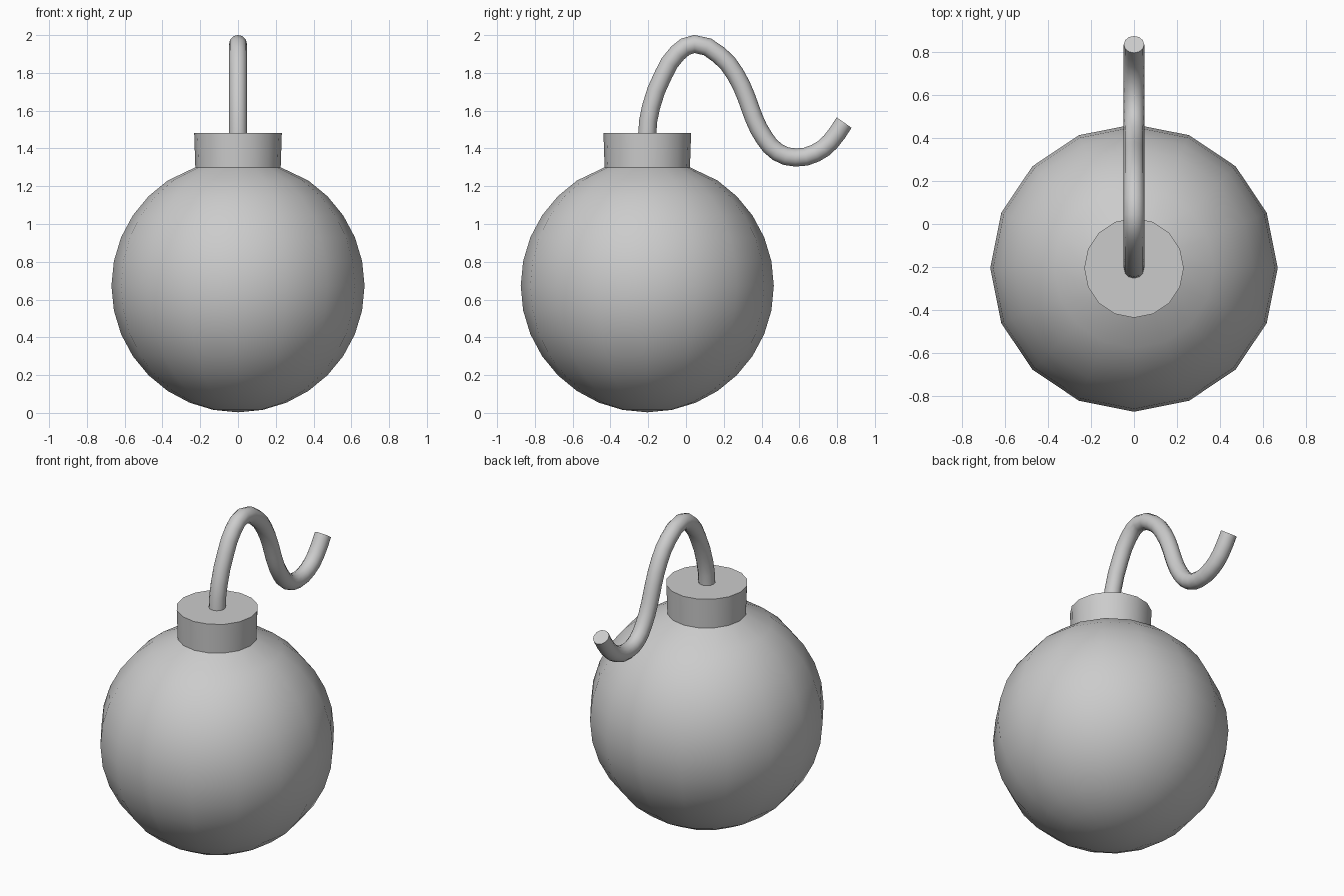
import bpy, bmesh
from math import sin, cos, pi, radians

if "Cube" in bpy.data.objects:
    bpy.data.objects.remove(bpy.data.objects["Cube"])

SIDES, R, CZ, CY = 16, 0.67, 0.673, -0.205


def lathe(name, profile):
    """Revolve (radius, z) points around the bomb axis; radius 0 makes a pole."""
    bm = bmesh.new()
    rings = []
    for r, z in profile:
        count = 1 if r == 0 else SIDES
        rings.append([bm.verts.new((r * cos(2 * pi * i / SIDES),
                                    r * sin(2 * pi * i / SIDES), z))
                      for i in range(count)])
    for a, b in zip(rings, rings[1:]):
        for i in range(SIDES):
            j = (i + 1) % SIDES
            if len(a) == 1:
                bm.faces.new((a[0], b[j], b[i]))
            else:
                bm.faces.new((a[i], a[j], b[j], b[i]))
    bm.faces.new(rings[-1])
    bmesh.ops.recalc_face_normals(bm, faces=bm.faces)
    mesh = bpy.data.meshes.new(name)
    bm.to_mesh(mesh)
    bm.free()
    obj = bpy.data.objects.new(name, mesh)
    obj.location.y = CY
    bpy.context.collection.objects.link(obj)
    return obj


def smooth(obj):
    bpy.ops.object.select_all(action='DESELECT')
    obj.select_set(True)
    bpy.context.view_layer.objects.active = obj
    bpy.ops.object.shade_smooth_by_angle(angle=radians(35))


# Round body, open at the top where the flared neck grows out of it
body = [(0, CZ - R)]
body += [(R * sin(pi * k / 16), CZ - R * cos(pi * k / 16)) for k in range(1, 14)]
body += [(0.226, 1.30), (0.232, 1.482)]
smooth(lathe("bomb_body_with_neck", body))

# Curled fuse: bezier tube through (y, z) points
path = [(-0.205, 1.48), (-0.185, 1.62), (-0.12, 1.79), (-0.045, 1.905),
        (0.045, 1.953), (0.175, 1.895), (0.26, 1.795), (0.32, 1.67),
        (0.36, 1.56), (0.415, 1.455), (0.485, 1.38), (0.58, 1.352),
        (0.685, 1.375), (0.765, 1.435), (0.837, 1.537)]
curve = bpy.data.curves.new("fuse", 'CURVE')
curve.dimensions = '3D'
curve.bevel_depth = 0.048
curve.bevel_resolution = 4
curve.resolution_u = 2
curve.use_fill_caps = True
spline = curve.splines.new('BEZIER')
spline.bezier_points.add(len(path) - 1)
for p, (y, z) in zip(spline.bezier_points, path):
    p.co = (0, y, z)
    p.handle_left_type = p.handle_right_type = 'AUTO'
# Keep the fuse upright where it leaves the neck
first = spline.bezier_points[0]
first.handle_left_type = first.handle_right_type = 'FREE'
first.handle_left = (0, -0.205, 1.43)
first.handle_right = (0, -0.204, 1.53)
fuse = bpy.data.objects.new("fuse", curve)
bpy.context.collection.objects.link(fuse)
bpy.ops.object.select_all(action='DESELECT')
fuse.select_set(True)
bpy.context.view_layer.objects.active = fuse
bpy.ops.object.convert(target='MESH')
smooth(bpy.context.view_layer.objects.active)
